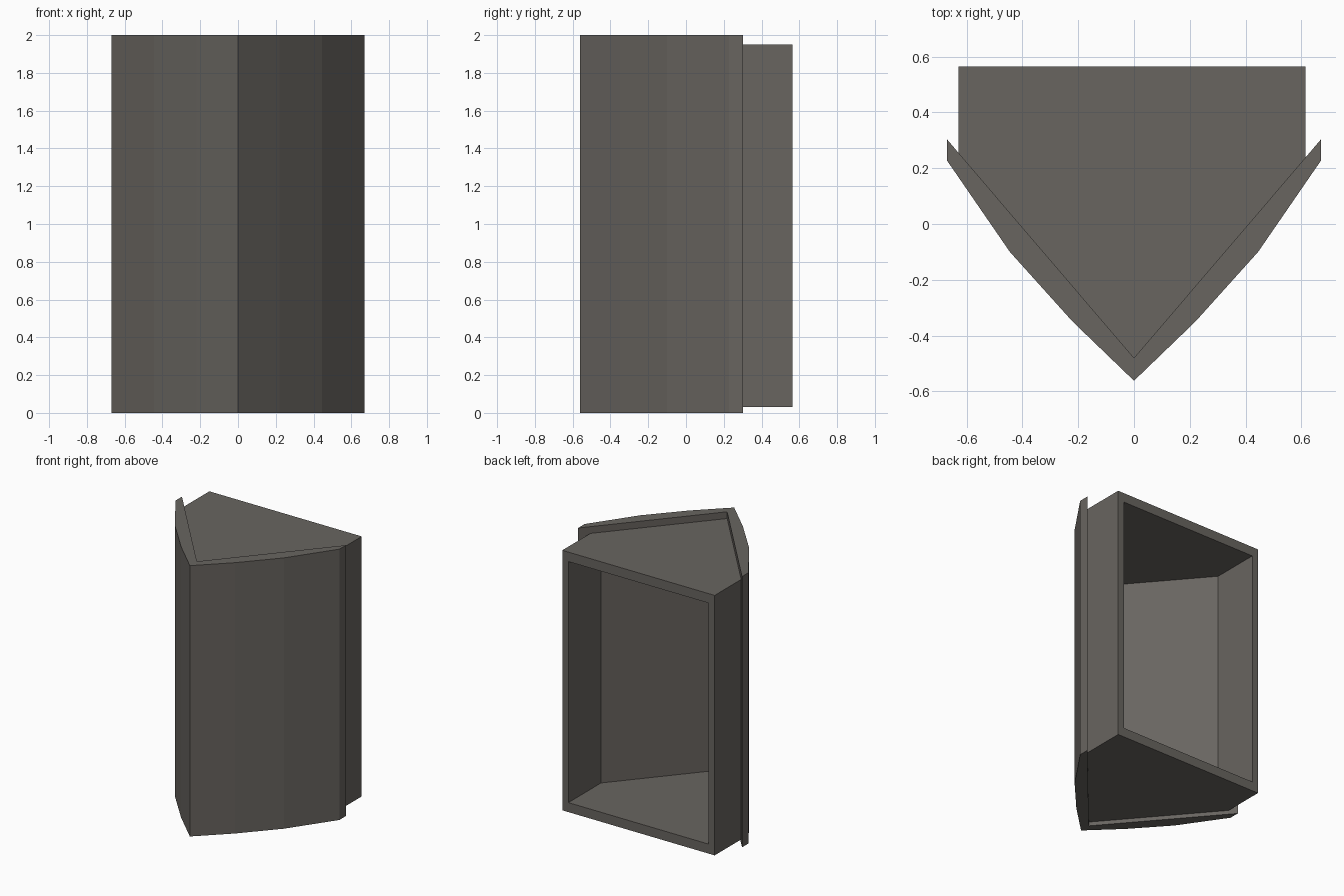
import bpy, bmesh

if "Cube" in bpy.data.objects:
    bpy.data.objects.remove(bpy.data.objects["Cube"])

mat = bpy.data.materials.new("warm dark grey")
mat.diffuse_color = (0.14, 0.13, 0.117, 1)
mat.use_nodes = True
mat.node_tree.nodes["Principled BSDF"].inputs["Base Color"].default_value = mat.diffuse_color


def prism(name, profile, z0, z1):
    """Extrude a plan-view outline from z0 to z1."""
    bm = bmesh.new()
    face = bm.faces.new([bm.verts.new((x, y, z0)) for x, y in profile])
    top = bmesh.ops.extrude_face_region(bm, geom=[face])["geom"]
    bmesh.ops.translate(bm, vec=(0, 0, z1 - z0),
                        verts=[v for v in top if isinstance(v, bmesh.types.BMVert)])
    bmesh.ops.recalc_face_normals(bm, faces=bm.faces)
    mesh = bpy.data.meshes.new(name)
    bm.to_mesh(mesh)
    bm.free()
    mesh.materials.append(mat)
    obj = bpy.data.objects.new(name, mesh)
    bpy.context.collection.objects.link(obj)
    return obj


def wedge(left, right, back, offset):
    """Box outline with a V front parallel to the inside of the front panel."""
    v = lambda x: -0.48 + 1.168 * abs(x) + offset
    return [(left, back), (left, v(left)), (0, v(0)), (right, v(right)), (right, back)]


# Bowed front panel with a V-shaped inside
half = [(0.22, -0.35), (0.445, -0.10), (0.67, 0.227), (0.67, 0.303)]
panel = [(0, -0.562)] + half + [(0, -0.48)] + [(-x, y) for x, y in reversed(half)]
prism("front_panel", panel, 0, 2)

# Box body, its front set slightly into the panel
body = prism("box_body", wedge(-0.63, 0.615, 0.565, -0.03), 0.03, 1.95)

# Hollow opening at the back
cutter = prism("cavity_cutter", wedge(-0.58, 0.565, 0.8, 0.005), 0.10, 1.88)
cutter.hide_render = True
cutter.hide_set(True)
cut = body.modifiers.new("cavity", "BOOLEAN")
cut.operation = "DIFFERENCE"
cut.solver = "EXACT"
cut.object = cutter

# Apply the cut and discard the cutter
graph = bpy.context.evaluated_depsgraph_get()
hollow = bpy.data.meshes.new_from_object(body.evaluated_get(graph))
body.modifiers.clear()
body.data = hollow
bpy.data.objects.remove(cutter)
